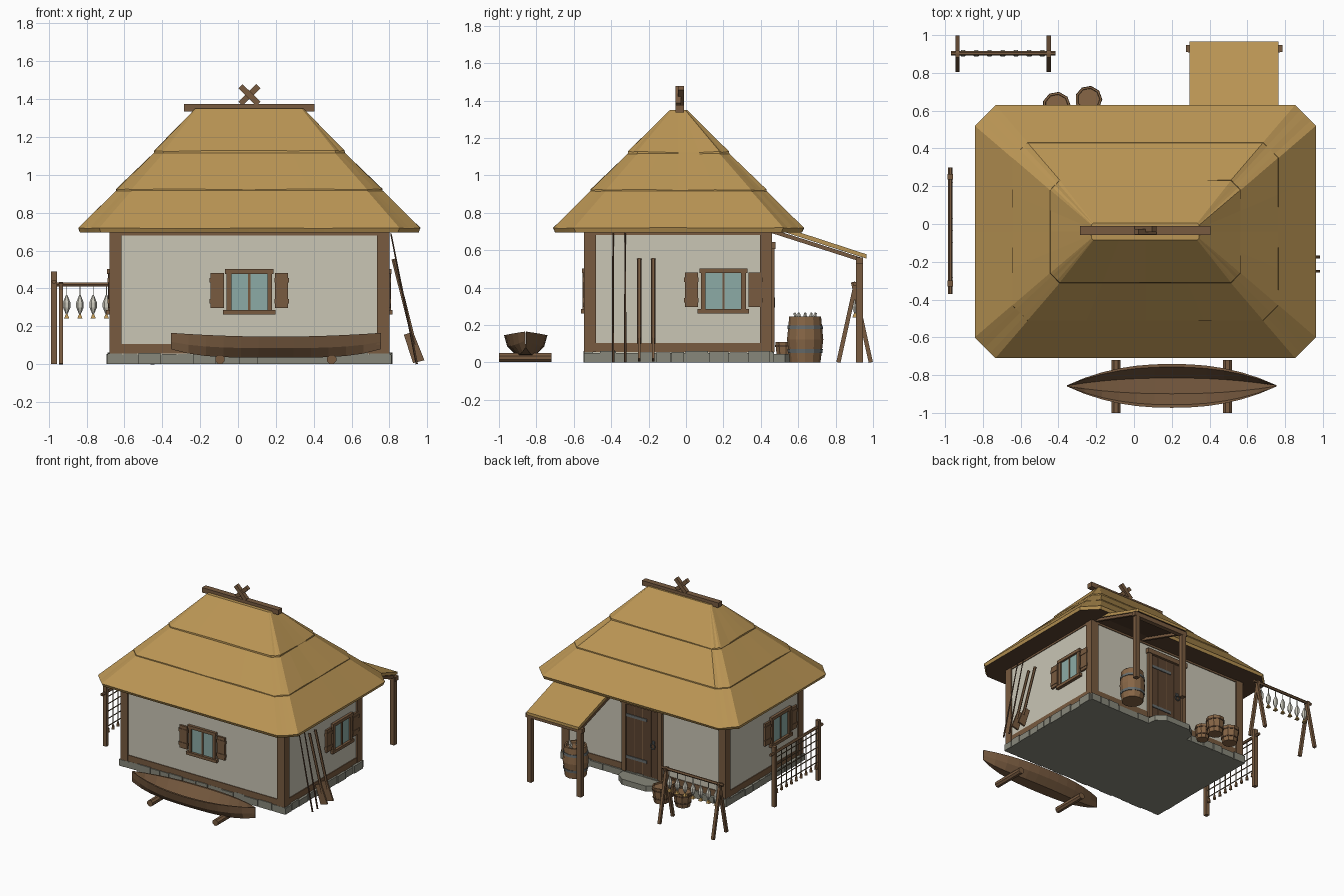
import bpy, bmesh, math, random
from mathutils import Matrix, Vector

random.seed(4)
cube = bpy.data.objects.get("Cube")
if cube:
    bpy.data.objects.remove(cube, do_unlink=True)


def material(name, r, g, b):
    lin = [(c / 12.92 if c < 0.04 else ((c + 0.055) / 1.055) ** 2.4) for c in (r, g, b)] + [1]
    m = bpy.data.materials.new(name)
    m.use_nodes = True
    m.diffuse_color = lin
    m.node_tree.nodes["Principled BSDF"].inputs["Base Color"].default_value = lin
    return m


THATCH = material("thatch", .73, .585, .33)
PLASTER = material("plaster", .79, .775, .71)
WOOD = material("timber", .47, .355, .25)
DARK = material("dark timber", .36, .265, .19)
CASK = material("cask wood", .53, .40, .275)
STONE = material("stone", .53, .53, .48)
GLASS = material("glass", .55, .67, .65)
FISH = material("fish", .80, .79, .74)
IRON = material("iron", .40, .42, .42)
ROPE = material("rope", .45, .38, .28)


def make(name, bm, mat, M=None, extra=None):
    """Turn a bmesh into an object; extra = (material, rule on face)."""
    bmesh.ops.recalc_face_normals(bm, faces=bm.faces)
    if extra:
        for f in bm.faces:
            f.material_index = 1 if extra[1](f) else 0
    if M:
        bm.transform(M)
    me = bpy.data.meshes.new(name)
    bm.to_mesh(me)
    bm.free()
    me.materials.append(mat)
    if extra:
        me.materials.append(extra[0])
    ob = bpy.data.objects.new(name, me)
    bpy.context.collection.objects.link(ob)
    return ob


def box(bm, x0, x1, y0, y1, z0, z1):
    M = Matrix.Translation(((x0 + x1) / 2, (y0 + y1) / 2, (z0 + z1) / 2)) @ Matrix.Diagonal((x1 - x0, y1 - y0, z1 - z0, 1))
    bmesh.ops.create_cube(bm, size=1, matrix=M)


def beam(bm, p, q, r, sides=4, r2=None):
    p, q = Vector(p), Vector(q)
    d = q - p
    M = Matrix.Translation((p + q) / 2) @ d.to_track_quat('Z', 'Y').to_matrix().to_4x4() @ Matrix.Rotation(math.pi / sides, 4, 'Z')
    bmesh.ops.create_cone(bm, cap_ends=True, segments=sides, radius1=r, radius2=r2 or r, depth=d.length, matrix=M)


def loft(bm, rings):
    vs = [[bm.verts.new(p) for p in r] for r in rings]
    n = len(vs[0])
    for a, b in zip(vs, vs[1:]):
        for i in range(n):
            bm.faces.new((a[i], a[(i + 1) % n], b[(i + 1) % n], b[i]))
    bm.faces.new(vs[0][::-1])
    bm.faces.new(vs[-1])


def circle(x, y, z, r, n=10):
    return [(x + r * math.cos(math.tau * i / n), y + r * math.sin(math.tau * i / n), z) for i in range(n)]


def one(name, mat, fn, *args):
    bm = bmesh.new()
    fn(bm, *args)
    return make(name, bm, mat)


CX, CY = .06, -.04

# Stone footing with loose blocks round the edge
bm = bmesh.new()
box(bm, -.69, .805, -.54, .46, 0, .05)
for side in (-1, 1):
    for axis, length, off in ((0, .75, .505), (1, .505, .75)):
        t = -length
        while t < length - .02:
            w = min(random.uniform(.07, .13), length - t)
            o = off + random.uniform(-.004, .006)
            a, b = sorted((side * (o - .05), side * o))
            h = random.uniform(.05, .062)
            if axis == 0:
                box(bm, CX + t, CX + t + w - .008, CY + a, CY + b, 0, h)
            else:
                box(bm, CX + a, CX + b, CY + t, CY + t + w - .008, 0, h)
            t += w
make("stone_footing", bm, STONE)

# Walls and timber frame
one("walls", PLASTER, box, -.67, .79, -.535, .45, .04, .7)
bm = bmesh.new()
for x in (-.68, .735):
    for y in (-.545, .395):
        box(bm, x, x + .065, y, y + .065, .055, .7)
for z0, z1 in ((.055, .105), (.68, .7)):
    box(bm, -.676, .796, -.541, .456, z0, z1)
make("timber_frame", bm, WOOD)


# Thatched roof in three overlapping tiers
def roof_ring(hx, hy, c, z, jitter=0):
    pts = [(hx, c - hy), (hx, hy - c), (hx - c, hy), (c - hx, hy),
           (-hx, hy - c), (-hx, c - hy), (c - hx, -hy), (hx - c, -hy)]
    out = []
    for i, p in enumerate(pts):
        q = pts[(i + 1) % 8]
        for k in range(4):
            f = k / 4
            out.append((CX + p[0] + (q[0] - p[0]) * f, CY + p[1] + (q[1] - p[1]) * f, z + jitter * random.uniform(-1, 1)))
    return out


TIERS = {"lower": ((.895, .66, .11, .695, 0), (.903, .67, .11, .718, .003), (.69, .457, .08, .93, 0)),
         "middle": ((.705, .472, .08, .905, .006), (.703, .47, .08, .922, .004), (.49, .257, .05, 1.13, 0)),
         "upper": ((.505, .272, .05, 1.11, .006), (.503, .27, .05, 1.125, .004), (.285, .045, .01, 1.35, 0))}
for name, rings in TIERS.items():
    bm = bmesh.new()
    loft(bm, [roof_ring(*r) for r in rings])
    make(name + "_thatch", bm, THATCH, extra=(DARK, lambda f: f.normal.z < -.8))

# Ridge beam and crossed finial
one("ridge_beam", WOOD, box, -.285, .405, -.057, -.01, 1.335, 1.375)
bm = bmesh.new()
for s in (-1, 1):
    beam(bm, (CX - s * .047, -.034 + s * .007, 1.375), (CX + s * .047, -.034 + s * .007, 1.468), .022)
make("ridge_cross", bm, WOOD)

# Windows with shutters on three walls
R = Matrix.Rotation
PLACES = {"front": Matrix.Translation((CX, -.535, 0)),
          "left": Matrix.Translation((.79, .2, 0)) @ R(math.pi / 2, 4, 'Z'),
          "right": Matrix.Translation((-.67, -.25, 0)) @ R(-math.pi / 2, 4, 'Z')}
for side, M in PLACES.items():
    bm = bmesh.new()
    box(bm, -.1, .1, -.006, .01, .28, .485)
    make(side + "_window_glass", bm, GLASS, M)
    bm = bmesh.new()
    box(bm, -.128, .128, -.022, .01, .477, .502)
    box(bm, -.138, .138, -.026, .01, .262, .286)
    box(bm, -.006, .006, -.012, .01, .28, .48)
    for s in (-1, 1):
        box(bm, *sorted((s * .095, s * .12)), -.018, .01, .28, .48)
        box(bm, *sorted((s * .135, s * .205)), -.015, .005, .297, .48)
        for z in (.32, .43):
            box(bm, *sorted((s * .133, s * .21)), -.019, .005, z, z + .025)
    make(side + "_window_frame", bm, WOOD, M)

# Door, frame, straps, ring handle and step
one("door", DARK, box, -.08, .22, .44, .458, .06, .61)
bm = bmesh.new()
for x in (-.11, .215):
    box(bm, x, x + .035, .44, .474, .055, .61)
box(bm, -.12, .26, .44, .478, .607, .645)
for x in (-.005, .07, .145):
    box(bm, x - .003, x + .003, .45, .4605, .06, .607)
make("door_frame", bm, WOOD)
bm = bmesh.new()
for z in (.16, .5):
    box(bm, .03, .215, .45, .464, z, z + .022)
ring = [(-.03 + .02 * math.cos(a * math.pi / 4), .472, .32 + .024 * math.sin(a * math.pi / 4)) for a in range(8)]
for p, q in zip(ring, ring[1:] + ring[:1]):
    beam(bm, p, q, .005)
box(bm, -.04, -.02, .45, .468, .335, .36)
make("door_ironwork", bm, IRON)
bm = bmesh.new()
loft(bm, [[(-.13, .45, z), (.25, .45, z), (.24, .53, z), (.17, .585, z), (-.05, .585, z), (-.12, .53, z)] for z in (0, .045)])
make("door_step", bm, STONE)

# Porch lean-to
bm = bmesh.new()
loft(bm, [[(x, .5, .705), (x, .5, .73), (x, .965, .578), (x, .965, .555)] for x in (.295, .765)])
make("porch_thatch", bm, THATCH, extra=(DARK, lambda f: f.normal.z < -.8))
bm = bmesh.new()
for x in (.305, .755):
    box(bm, x - .019, x + .019, .908, .946, 0, .555)
    beam(bm, (x, .45, .705), (x, .94, .548), .015)
box(bm, .275, .785, .91, .947, .525, .56)
make("porch_frame", bm, WOOD)


# Barrel and small tubs: (x, y, height, end radius, belly radius, belly position)
def cask(name, x, y, h, r0, r1, r2, hoops, n):
    def rad(t):
        return r0 + (r1 - r0) * t * 2 if t < .5 else r1 + (r2 - r1) * (t - .5) * 2
    bm = bmesh.new()
    loft(bm, [circle(x, y, h * t, rad(t), n) for t in (0, .25, .5, .75, 1)] + [circle(x, y, h, r2 * .85, n), circle(x, y, h * .92, r2 * .82, n)])
    make(name, bm, CASK)
    bm = bmesh.new()
    for t in hoops:
        loft(bm, [circle(x, y, h * (t + d), rad(t + d) + .004, n) for d in (-.04, .04)])
    make(name + "_hoops", bm, IRON if h > .2 else DARK)


cask("barrel", .55, .637, .245, .082, .097, .085, (.25, .77), 12)
cask("tub_one", -.41, .625, .12, .055, .066, .074, (.3, .8), 9)
cask("tub_two", -.24, .66, .13, .055, .064, .07, (.3, .8), 9)
cask("tub_three", -.22, .535, .11, .045, .053, .058, (.3, .8), 9)
bm = bmesh.new()
for i in range(5):
    a = i * 1.26
    p = Vector((.55 + .04 * math.cos(a), .637 + .04 * math.sin(a), .21))
    beam(bm, p, p + Vector((.02 * math.cos(a), .02 * math.sin(a), .055)), .018, 5, .006)
make("barrel_fish", bm, FISH)

# Canoe resting on two logs
bm = bmesh.new()
rings = []
for i in range(13):
    t = -1 + i / 6
    w = .113 * (1 - abs(t) ** 2.3) + .003
    top, keel = .145 + .02 * t * t, .034 + .045 * t ** 4
    half = [(w, top), (w * .85, keel + (top - keel) * .45), (w * .42, keel)]
    inner = [(w * .86, top), (w * .36, min(keel + .02, top))]
    loop = half + [(-a, z) for a, z in half[::-1]] + [(-a, z) for a, z in inner] + inner[::-1]
    rings.append([(.2 + .555 * t, -.857 + a, z) for a, z in loop])
loft(bm, rings)
make("canoe", bm, WOOD)
bm = bmesh.new()
for x in (-.095, .495):
    beam(bm, (x, -1, .025), (x, -.72, .025), .026, 8)
make("canoe_logs", bm, WOOD)

# Oars and fishing rods leaning on the wall
bm = bmesh.new()
for y in (-.25, -.175):
    beam(bm, (.82, y, .555), (.935, y, .1), .011, 6)
    loft(bm, [[(.876, yy, .155), (.925, yy, .17), (.985, yy, .02), (.925, yy, .005)] for yy in (y - .007, y + .007)])
make("oars", bm, WOOD)
bm = bmesh.new()
for y in (-.39, -.325):
    beam(bm, (.945, y, 0), (.808, y, .69), .007, 5, .004)
make("fishing_rods", bm, DARK)

# Fish drying rack
bm = bmesh.new()
for x in (-.935, -.452):
    beam(bm, (x, .815, 0), (x, .91, .43), .016)
    beam(bm, (x, .988, 0), (x, .893, .43), .016)
beam(bm, (-.97, .903, .42), (-.415, .903, .42), .012, 6)
make("drying_rack", bm, WOOD)
body, tails = bmesh.new(), bmesh.new()
for i in range(7):
    x, y = -.905 + .07 * i, .903
    loft(body, [circle(x, y, z, r, 6) for z, r in ((.262, .004), (.3, .02), (.325, .02), (.365, .004))])
    beam(body, (x, y, .36), (x, y, .415), .003)
    beam(tails, (x, y, .24), (x, y, .268), .02, 4, .004)
make("hanging_fish", body, FISH)
make("fish_tails", tails, THATCH)

# Net frame with mesh and weights
NX = -.972
bm = bmesh.new()
for y in (-.315, .25):
    box(bm, NX - .015, NX + .015, y - .015, y + .015, 0, .49)
beam(bm, (NX, -.37, .435), (NX, .3, .435), .012, 6)
make("net_frame", bm, WOOD)
net, weights = bmesh.new(), bmesh.new()
for i in range(9):
    y = -.285 + .063 * i
    beam(net, (NX, y, .44), (NX, y, .13), .004)
    beam(weights, (NX, y, .1), (NX, y, .135), .013, 6, .008)
for k in range(5):
    z = .15 + .06 * k
    beam(net, (NX, -.31, z), (NX, .245, z), .004)
make("net", net, ROPE)
make("net_weights", weights, CASK)
